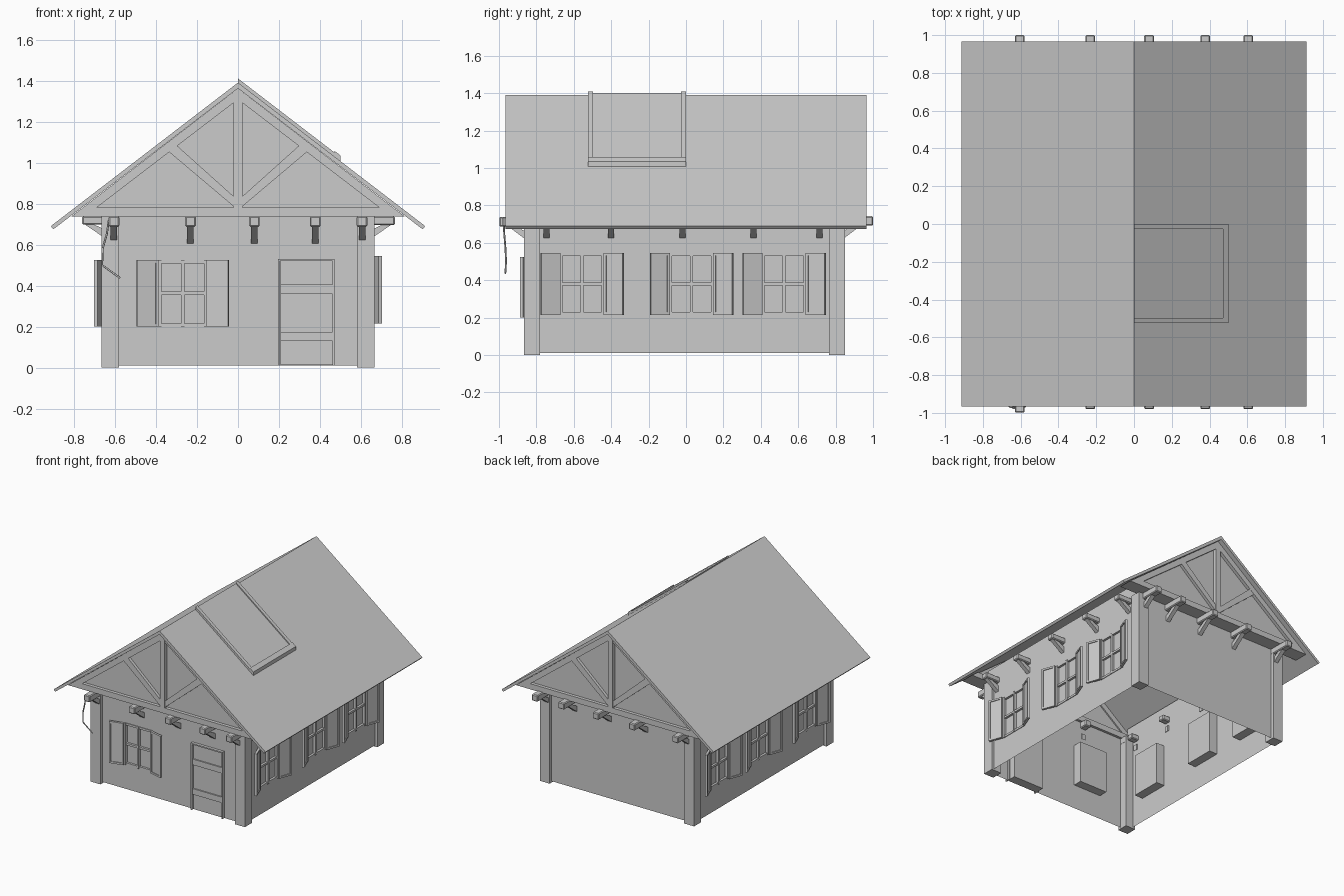
import bpy, bmesh
from math import radians
from mathutils import Matrix, Vector

if "Cube" in bpy.data.objects:
    bpy.data.objects.remove(bpy.data.objects["Cube"])

def finish(name, bm, M=Matrix(), bevel=0):
    bmesh.ops.remove_doubles(bm, verts=bm.verts, dist=1e-5)
    bm.transform(M)
    bmesh.ops.recalc_face_normals(bm, faces=bm.faces)
    me = bpy.data.meshes.new(name)
    bm.to_mesh(me)
    bm.free()
    ob = bpy.data.objects.new(name, me)
    bpy.context.collection.objects.link(ob)
    if bevel:
        m = ob.modifiers.new("bevel", 'BEVEL')
        m.width, m.segments = bevel, 1
    return ob

def add_box(bm, x0, x1, y0, y1, z0, z1, M=Matrix()):
    T = M @ Matrix.Translation(((x0+x1)/2, (y0+y1)/2, (z0+z1)/2)) @ Matrix.Diagonal((x1-x0, y1-y0, z1-z0, 1))
    bmesh.ops.create_cube(bm, size=1, matrix=T)

def add_prism(bm, pts, a0, a1, axis='y'):
    """Extrude a closed profile: (x,z) along y, or (y,z) along x."""
    mk = (lambda p, a: (p[0], a, p[1])) if axis == 'y' else (lambda p, a: (a, p[0], p[1]))
    A = [bm.verts.new(mk(p, a0)) for p in pts]
    B = [bm.verts.new(mk(p, a1)) for p in pts]
    bm.faces.new(A)
    bm.faces.new(B[::-1])
    n = len(pts)
    for i in range(n):
        bm.faces.new((A[i], A[(i+1) % n], B[(i+1) % n], B[i]))

def wall(name, M, u0, u1, top, openings, depth=0.07):
    """Single-skin wall with box recesses pushed inwards at each opening (a, b, z0, z1)."""
    bm = bmesh.new()
    us = sorted({u0, u1, *[v for o in openings for v in o[:2]]})
    zs = sorted({0.01, top, *[v for o in openings for v in o[2:]]})
    quad = lambda *ps: bm.faces.new([bm.verts.new(p) for p in ps])
    for a, b in zip(us, us[1:]):
        for c, d in zip(zs, zs[1:]):
            if not any(o[0] <= a and b <= o[1] and o[2] <= c and d <= o[3] for o in openings):
                quad((a, 0, c), (b, 0, c), (b, 0, d), (a, 0, d))
    for a, b, c, d in openings:
        ring = [(a, c), (b, c), (b, d), (a, d)]
        quad(*[(x, depth, z) for x, z in ring])
        for (p, q), (r, s) in zip(ring, ring[1:] + ring[:1]):
            quad((p, 0, q), (r, 0, s), (r, depth, s), (p, depth, q))
    finish(name, bm, M)

def window(name, M, c, z0, z1, tilt):
    w, t = 0.12, 0.016
    bm = bmesh.new()
    # outer frame, centre post and cross bars
    for a, b in ((-w, -w+t), (w-t, w), (-t/2, t/2)):
        add_box(bm, c+a, c+b, -0.008, 0.03, z0, z1)
    for z in (z0, (z0+z1)/2-t/2, z1-t):
        add_box(bm, c-w, c+w, -0.005, 0.028, z, z+t)
    add_box(bm, c-w, c+w, 0.012, 0.018, z0, z1)
    finish(name + "_frame", bm, M)
    # pair of shutters swung open, with raised rims
    bm = bmesh.new()
    for s in (-1, 1):
        H = Matrix.Translation((c+s*w, -0.008, 0)) @ Matrix.Rotation(-s*radians(tilt), 4, 'Z')
        def leaf(a, b, y0, y1, c0, c1):
            add_box(bm, min(s*a, s*b), max(s*a, s*b), y0, y1, c0, c1, H)
        leaf(0, 0.108, -0.008, 0.004, z0, z1)
        for a, b in ((0, 0.014), (0.094, 0.108)):
            leaf(a, b, -0.014, -0.008, z0, z1)
        for a in (z0, z1-0.014):
            leaf(0.014, 0.094, -0.014, -0.008, a, a+0.014)
    finish(name + "_shutters", bm, M)

def beams(name, M, us, outs, wall_out, z0, z1, drop):
    """Beam ends poking out under the roof, each with a diagonal bracket."""
    bm = bmesh.new()
    for u, o in zip(us, outs):
        add_box(bm, u-0.026, u+0.026, -o, 0.06, z0, z1)
    finish(name + "_beam_ends", bm, M, 0.006)
    bm = bmesh.new()
    for u in us:
        add_prism(bm, [(0.01, z0-drop), (0.01, z0-drop+0.045), (-wall_out+0.035, z0), (-wall_out-0.01, z0)],
                  u-0.016, u+0.016, 'x')
    finish(name + "_brackets", bm, M)

R = lambda a, x, y: Matrix.Translation((x, y, 0)) @ Matrix.Rotation(radians(a), 4, 'Z')
FRONT, RIGHT, BACK, LEFT = R(0, 0, -0.84), R(90, 0.645, 0), R(180, 0, 0.825), R(-90, -0.645, 0)

# walls
opening = lambda c, z0, z1: (c-0.12, c+0.12, z0, z1)
centres = (-0.555, 0.03, 0.525)
wall("front_wall", FRONT, -0.645, 0.645, 0.75, [opening(-0.27, 0.2, 0.525), (0.2, 0.465, 0.01, 0.53)])
wall("back_wall", BACK, -0.645, 0.645, 0.75, [])
wall("right_wall", RIGHT, -0.84, 0.825, 0.84, [opening(c, 0.215, 0.545) for c in centres])
wall("left_wall", LEFT, -0.825, 0.84, 0.84, [opening(-c, 0.2, 0.525) for c in centres])

# windows
window("front_window", FRONT, -0.27, 0.2, 0.525, 14)
for i, c in enumerate(centres):
    window(f"right_window_{i}", RIGHT, c, 0.215, 0.545, 20)
    window(f"left_window_{i}", LEFT, -c, 0.2, 0.525, 20)

# corner posts
bm = bmesh.new()
for x in (-0.665, 0.58):
    for y in (-0.865, 0.765):
        add_box(bm, x, x+0.085, y, y+0.085, 0, 0.74)
finish("corner_posts", bm)

# door with frame and two cross boards
bm = bmesh.new()
add_box(bm, 0.208, 0.46, -0.006, 0.015, 0.012, 0.522)
for z in (0.13, 0.36):
    add_box(bm, 0.208, 0.46, -0.016, -0.006, z, z+0.045)
finish("door", bm, FRONT)
bm = bmesh.new()
for x in (0.195, 0.46):
    add_box(bm, x, x+0.01, -0.022, 0.02, 0.01, 0.53)
add_box(bm, 0.205, 0.46, -0.022, 0.02, 0.52, 0.53)
finish("door_frame", bm, FRONT)

# beam ends
xs = (-0.605, -0.232, 0.08, 0.377, 0.605)
ys = (-0.745, -0.4, -0.02, 0.36, 0.715)
beams("front", FRONT, xs, (0.158, 0.14, 0.14, 0.14, 0.14), 0.1, 0.687, 0.738, 0.09)
beams("back", BACK, [-x for x in xs], [0.175]*5, 0.1, 0.692, 0.742, 0.09)
beams("right", RIGHT, ys, [0.12]*5, 0.09, 0.695, 0.738, 0.075)
beams("left", LEFT, [-y for y in ys], [0.115]*5, 0.09, 0.697, 0.738, 0.075)

# roof
k = 0.767
bm = bmesh.new()
add_prism(bm, [(-0.913, 0.69), (0, 1.39), (0.913, 0.69), (0.9, 0.675), (0, 1.362), (-0.9, 0.675)], -0.966, 0.966)
finish("roof", bm)

# raised roof panel with side rails and lower bar
bm = bmesh.new()
strip = lambda x0, x1, h: [(x0, 1.38-k*x0), (x1, 1.38-k*x1), (x1, 1.39-k*x1+h), (x0, 1.39-k*x0+h)]
add_prism(bm, strip(0, 0.48, 0.01), -0.51, -0.01)
for y in (-0.525, -0.027):
    add_prism(bm, strip(0, 0.495, 0.02), y, y+0.027)
add_prism(bm, strip(0.47, 0.5, 0.028), -0.525, 0)
finish("roof_panel", bm)

# timber gables at both ends
for label, s in (("front", -1), ("back", 1)):
    bm = bmesh.new()
    add_prism(bm, [(-0.8, 0.745), (0.8, 0.745), (0, 1.36)], s*0.89, s*0.905)
    finish(label + "_gable_panel", bm)
    bm = bmesh.new()
    add_prism(bm, [(-0.815, 0.736), (0.815, 0.736), (0.757, 0.78), (-0.757, 0.78)], s*0.82, s*0.93)
    add_box(bm, -0.021, 0.021, min(s*0.88, s*0.932), max(s*0.88, s*0.932), 0.78, 1.345)
    for m in (-1, 1):
        add_prism(bm, [(0, 1.362), (m*0.757, 0.78), (m*0.69, 0.78), (0, 1.308)], s*0.88, s*0.93)
        add_prism(bm, [(m*0.02, 0.785), (m*0.02, 0.834), (m*0.3, 1.085), (m*0.34, 1.055)], s*0.88, s*0.928)
    finish(label + "_gable_timbers", bm)

# hanging rope at the front left beam
cu = bpy.data.curves.new("rope", 'CURVE')
cu.dimensions, cu.bevel_depth, cu.bevel_resolution = '3D', 0.005, 1
path = [(-0.63, -0.975, 0.72), (-0.64, -0.972, 0.65), (-0.66, -0.966, 0.58), (-0.662, -0.962, 0.5), (-0.575, -0.966, 0.437)]
sp = cu.splines.new('POLY')
sp.points.add(len(path)-1)
for p, co in zip(sp.points, path):
    p.co = (*co, 1)
bpy.context.collection.objects.link(bpy.data.objects.new("rope", cu))
